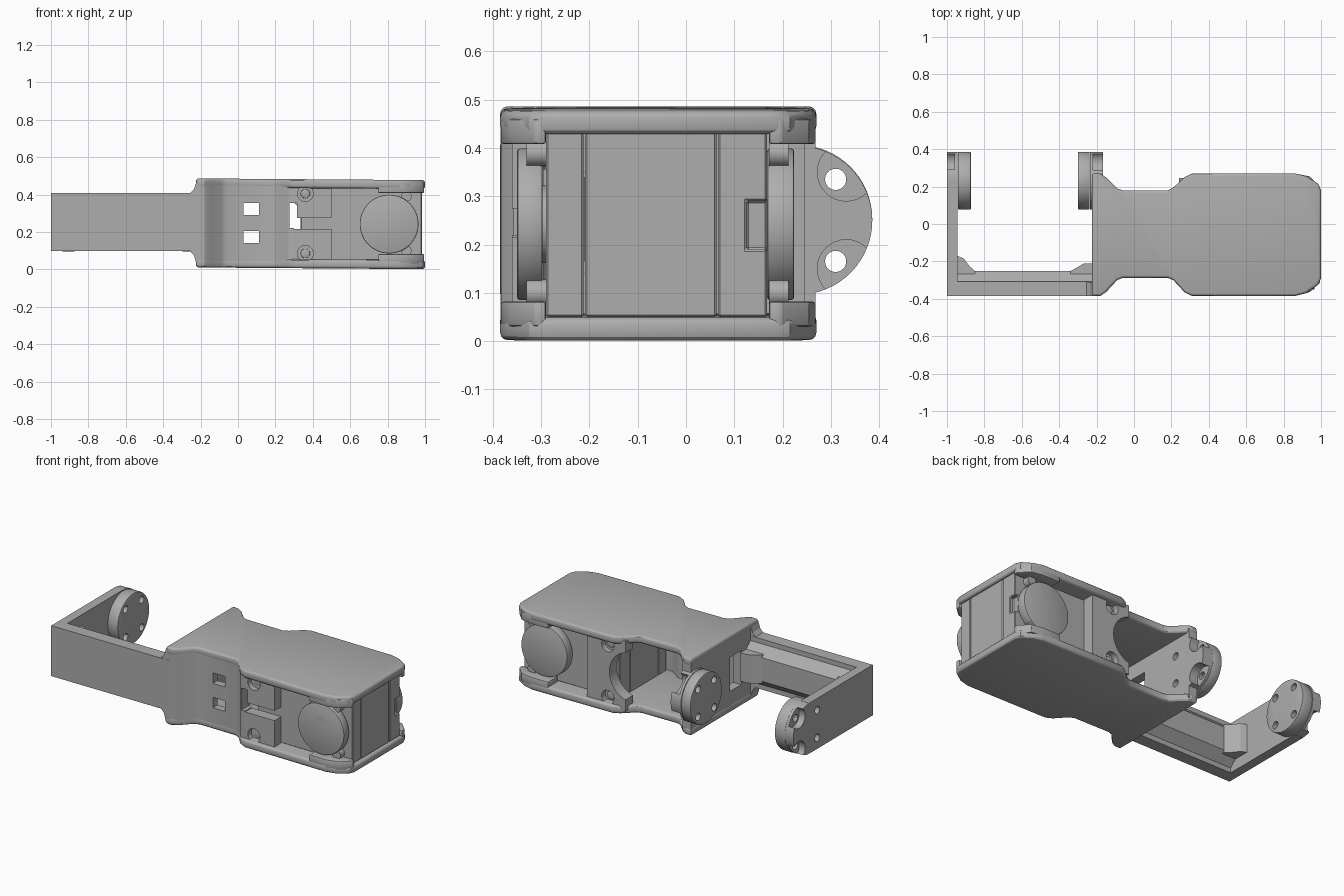
import bpy, bmesh, math
from mathutils import Vector

cube = bpy.data.objects.get("Cube")
if cube:
    bpy.data.objects.remove(cube, do_unlink=True)

grey = bpy.data.materials.new("matte grey")
grey.use_nodes = True
colour = (0.42, 0.42, 0.42, 1)
grey.diffuse_color = colour
grey.node_tree.nodes["Principled BSDF"].inputs["Base Color"].default_value = colour

MID = 0.245          # height of the mirror plane between the two cover plates
HUB_Y, HUB_Z, HUB_R = 0.232, 0.25, 0.154


def prism(name, points, axis, low, high):
    """Extrude a flat outline along an axis; points are the other two axes in order."""
    place = {"x": lambda a, b, t: (t, a, b),
             "y": lambda a, b, t: (a, t, b),
             "z": lambda a, b, t: (a, b, t)}[axis]
    bm = bmesh.new()
    face = bm.faces.new([bm.verts.new(place(a, b, low)) for a, b in points])
    new = bmesh.ops.extrude_face_region(bm, geom=[face])["geom"]
    shift = Vector(place(0, 0, high - low))
    bmesh.ops.translate(bm, vec=shift, verts=[v for v in new if isinstance(v, bmesh.types.BMVert)])
    bmesh.ops.recalc_face_normals(bm, faces=bm.faces)
    mesh = bpy.data.meshes.new(name)
    bm.to_mesh(mesh)
    bm.free()
    obj = bpy.data.objects.new(name, mesh)
    bpy.context.collection.objects.link(obj)
    mesh.materials.append(grey)
    return obj


def box(name, x0, x1, y0, y1, z0, z1):
    return prism(name, [(x0, y0), (x1, y0), (x1, y1), (x0, y1)], "z", z0, z1)


def disc(name, axis, a, b, radius, low, high, sides=48):
    ring = [(a + radius * math.cos(math.tau * i / sides),
             b + radius * math.sin(math.tau * i / sides)) for i in range(sides)]
    return prism(name, ring, axis, low, high)


def apply(obj, mod):
    bpy.ops.object.select_all(action="DESELECT")
    bpy.context.view_layer.objects.active = obj
    obj.select_set(True)
    bpy.ops.object.modifier_apply(modifier=mod.name)


def boolean(obj, others, operation="DIFFERENCE"):
    for other in others:
        mod = obj.modifiers.new("cut", "BOOLEAN")
        mod.object, mod.operation, mod.solver = other, operation, "EXACT"
        apply(obj, mod)
        bpy.data.objects.remove(other, do_unlink=True)


def soften(obj, width=0, segments=2):
    if width:
        mod = obj.modifiers.new("bevel", "BEVEL")
        mod.width, mod.segments = width, segments
        mod.limit_method, mod.angle_limit = "ANGLE", math.radians(40)
        apply(obj, mod)
    bpy.ops.object.select_all(action="DESELECT")
    bpy.context.view_layer.objects.active = obj
    obj.select_set(True)
    bpy.ops.object.shade_smooth_by_angle(angle=math.radians(30))


def flip(low, high, upper):
    return (low, high) if upper else (2 * MID - high, 2 * MID - low)


# Cover plates with a waisted outline, tilted very slightly
outline = [(-0.225, -0.385), (-0.18, -0.385), (-0.15, -0.365), (-0.09, -0.3), (-0.06, -0.288),
           (0.18, -0.288), (0.21, -0.3), (0.27, -0.365), (0.31, -0.385), (0.86, -0.385),
           (0.92, -0.37), (0.985, -0.325), (1, -0.29), (1, 0.18), (0.985, 0.215), (0.92, 0.255),
           (0.86, 0.27), (0.31, 0.27), (0.27, 0.25), (0.21, 0.195), (0.18, 0.18),
           (-0.06, 0.18), (-0.09, 0.19), (-0.15, 0.25), (-0.18, 0.27), (-0.225, 0.27)]
for upper, label in ((True, "top"), (False, "bottom")):
    plate = prism(label + "_cover", outline, "z", *flip(0.438, 0.486, upper))
    for v in plate.data.vertices:
        v.co.z -= 0.009 * (v.co.x + 0.2) / 1.2 - (0 if upper else 0.006)
    soften(plate, 0.015, 3)
    # Rims that thicken the cover beside the motor
    for side, wide, inner in (("front", -0.383, -0.29), ("back", 0.268, 0.172)):
        turn = wide + (0.07 if wide < 0 else -0.07)
        rim = prism(f"{label}_{side}_rim",
                    [(0.75, inner), (0.75, wide), (0.87, wide), (0.94, wide * 0.95),
                     (0.995, turn), (0.995, inner)], "z", *flip(0.408, 0.46, upper))
        soften(rim, 0.006)
        sign = -1 if wide < 0 else 1
        y0, y1 = sorted((inner, inner + sign * 0.04))
        z = 0.39 if upper else 2 * MID - 0.39
        soften(disc(f"{label}_{side}_motor_screw", "y", 0.9, z, 0.028, y0, y1, 24))

# Shell: end wall and waisted front wall in one piece
shell = prism("shell_wall", [
    (-0.222, 0.268), (-0.222, -0.383), (-0.18, -0.383), (-0.15, -0.365), (-0.09, -0.3),
    (-0.06, -0.287), (0.18, -0.287), (0.21, -0.3), (0.26, -0.35), (0.28, -0.36), (0.5, -0.36),
    (0.5, -0.295), (0.3, -0.295), (0.22, -0.24), (-0.1, -0.24), (-0.165, -0.3), (-0.165, 0.268)],
    "z", 0.03, 0.46)
boolean(shell, [
    box("upper_window", 0.03, 0.112, -0.5, -0.1, 0.29, 0.355),
    box("lower_window", 0.03, 0.112, -0.5, -0.1, 0.14, 0.205),
    box("cable_slot", 0.275, 0.315, -0.5, -0.1, 0.22, 0.355),
    box("front_notch", 0.3, 0.6, -0.5, -0.2, 0.215, 0.275),
    box("end_slot", -0.3, -0.1, -0.22, -0.11, 0.14, 0.35)])

# Back panel of the motor bay with a rounded cut towards the waist
back_panel = box("back_panel", 0.24, 0.5, 0.172, 0.245, 0.03, 0.46)
boolean(back_panel, [disc("waist_cut", "y", 0.2, MID, 0.15, 0.1, 0.4)])

# Recessed screws in both sides of the motor bay
for z in (0.405, 0.085):
    boolean(shell, [disc("bore", "y", 0.36, z, 0.042, -0.5, -0.325, 32)])
    boolean(back_panel, [disc("bore", "y", 0.36, z, 0.042, 0.21, 0.5, 32)])
    for side, y0, y1 in (("front", -0.33, -0.315), ("back", 0.2, 0.22)):
        head = disc(f"{side}_screw", "y", 0.36, z, 0.025, y0, y1, 24)
        soften(head, 0.004)
soften(shell)
soften(back_panel)

# Motor in three slabs, with a socket frame on its end
for name, y0, y1 in (("front", -0.29, -0.212), ("middle", -0.209, 0.063), ("back", 0.066, 0.168)):
    slab = box(f"motor_{name}_slab", 0.335, 0.983, y0, y1, 0.05, 0.44)
    if name == "back":
        boolean(slab, [box("socket", 0.96, 1.1, 0.125, 0.2, 0.19, 0.29)])
    soften(slab, 0.004, 1)

# Round horns on both sides of the motor
for name, y0, y1, sign in (("front", -0.35, -0.297, -1), ("back", 0.168, 0.224, 1)):
    soften(disc(f"motor_{name}_horn", "y", 0.808, 0.242, 0.157, y0, y1, 64), 0.006)
    soften(disc(f"motor_{name}_shaft", "y", 0.808, 0.242, 0.08, min(y0, 0.15), max(y1 - 0.02, -0.28), 32))

# Side bracket: front bar and far arm
arm = prism("side_bracket", [
    (-1, -0.385), (-0.2, -0.385), (-0.2, -0.308), (-0.943, -0.308), (-0.943, HUB_Y), (-1, HUB_Y)],
    "z", 0.097, 0.407)
boolean(arm, [disc("arm_end", "x", HUB_Y, HUB_Z + 0.002, HUB_R, -1, -0.943, 64)], "UNION")

# Flared joint between bar and shell
prism("bar_flare", [(-0.255, 0.097), (-0.255, 0.407), (-0.235, 0.43), (-0.22, 0.475),
                    (-0.19, 0.475), (-0.19, 0.02), (-0.22, 0.02), (-0.235, 0.075)],
      "y", -0.384, -0.31)

# Stiffening rib along the inside of the bar, with corner gussets
prism("bar_rib", [(-0.31, 0.125), (-0.252, 0.18), (-0.252, 0.325), (-0.31, 0.38)],
      "x", -0.944, -0.22)
prism("far_gusset", [(-0.944, -0.3), (-0.944, -0.17), (-0.91, -0.185), (-0.88, -0.225),
                     (-0.85, -0.252), (-0.85, -0.3)], "z", 0.165, 0.34)
prism("near_gusset", [(-0.22, -0.3), (-0.22, -0.21), (-0.27, -0.212), (-0.3, -0.23),
                      (-0.34, -0.252), (-0.34, -0.3)], "z", 0.165, 0.34)

# Pivot hubs: horn disc on the inside, scooped backing on the outside
near_back = disc("near_hub_backing", "x", HUB_Y, HUB_Z, HUB_R, -0.236, -0.166, 64)
near_disc = disc("near_hub_disc", "x", HUB_Y, HUB_Z, HUB_R, -0.3, -0.237, 64)
far_disc = disc("far_hub_disc", "x", HUB_Y, HUB_Z, HUB_R, -0.942, -0.872, 64)
for part in (near_disc, far_disc):
    soften(part, 0.005)
for dy in (-0.078, 0.078):
    for dz in (-0.085, 0.085):
        for part in (near_back, near_disc, far_disc, arm, shell):
            boolean(part, [disc("hole", "x", HUB_Y + dy, HUB_Z + dz, 0.022, -1.2, -0.1, 24)])
for dz in (-0.1, 0.1):
    for part, x0, x1 in ((near_back, -0.22, -0.1), (arm, -1.1, -0.96)):
        boolean(part, [disc("scoop", "x", HUB_Y + 0.1, HUB_Z + dz, 0.06, x0, x1, 32)])
for part in (near_back, near_disc, far_disc, arm, shell):
    soften(part)
